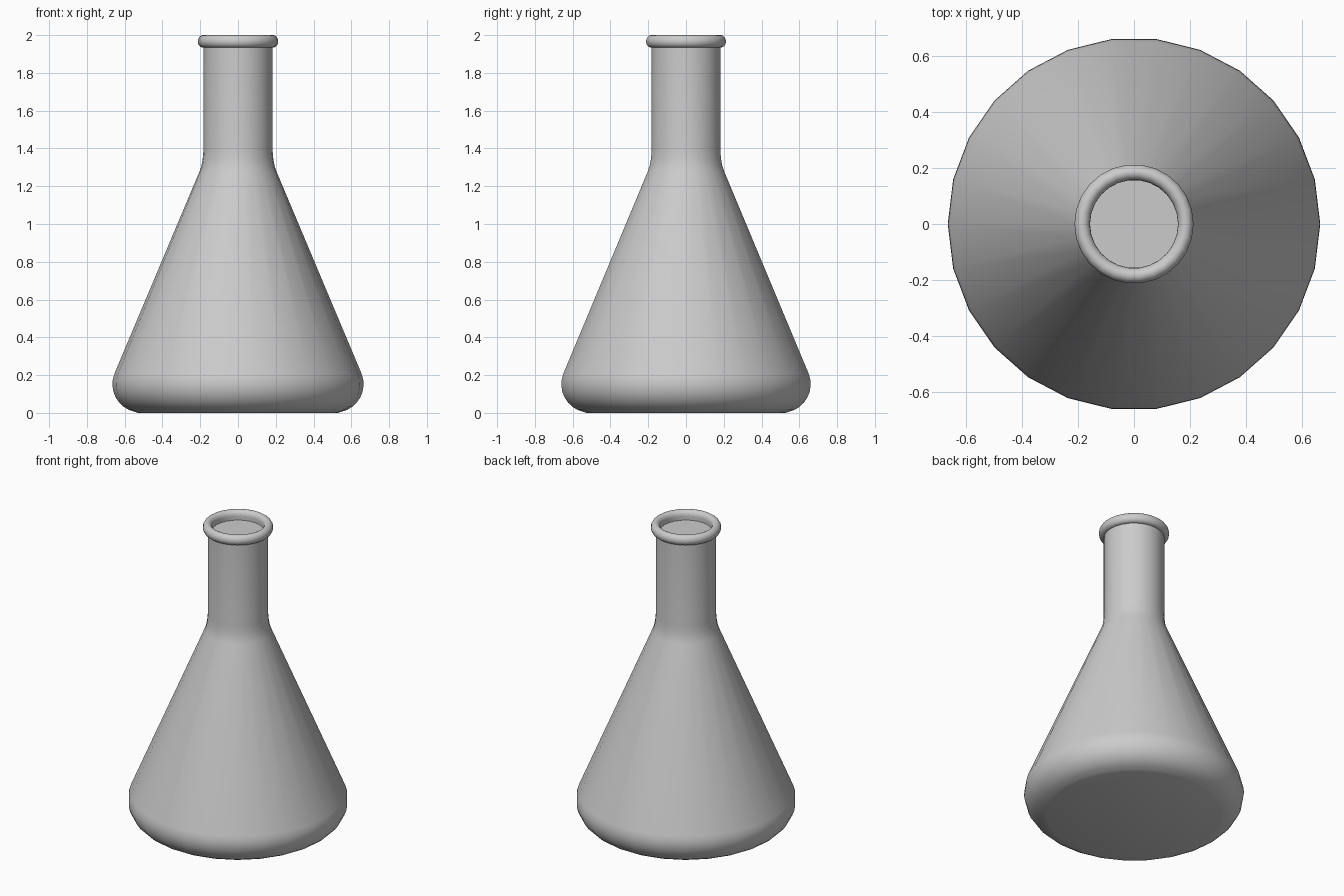
import bpy, bmesh, math

if "Cube" in bpy.data.objects:
    bpy.data.objects.remove(bpy.data.objects["Cube"])

SIDES = 26


def arc(cx, cz, rx, rz, a0, a1, n):
    """Points of an elliptical arc in the (radius, height) plane, degrees."""
    out = []
    for i in range(n + 1):
        a = math.radians(a0 + (a1 - a0) * i / n)
        out.append((cx + rx * math.cos(a), cz + rz * math.sin(a)))
    return out


def lathe(name, profile, sides):
    """Revolve a profile round z, closing both ends with flat caps."""
    bm = bmesh.new()
    rings = []
    for r, z in profile:
        rings.append([bm.verts.new((r * math.cos(2 * math.pi * k / sides),
                                    r * math.sin(2 * math.pi * k / sides), z))
                      for k in range(sides)])
    for a, b in zip(rings, rings[1:]):
        for k in range(sides):
            m = (k + 1) % sides
            bm.faces.new((a[k], a[m], b[m], b[k]))
    bm.faces.new(rings[0][::-1])
    bm.faces.new(rings[-1])
    me = bpy.data.meshes.new(name)
    bm.to_mesh(me)
    bm.free()
    ob = bpy.data.objects.new(name, me)
    bpy.context.collection.objects.link(ob)
    bpy.ops.object.select_all(action='DESELECT')
    ob.select_set(True)
    bpy.context.view_layer.objects.active = ob
    bpy.ops.object.shade_smooth_by_angle(angle=math.radians(35))
    return ob


# rounded base
profile = [(0.53, 0.0)]
profile += arc(0.515, 0.152, 0.15, 0.15, -78, 22, 8)
# conical wall and curved shoulder into the straight neck
profile += [(0.203, 1.28), (0.193, 1.31), (0.187, 1.345), (0.183, 1.39), (0.183, 1.934)]
# rolled lip, ending at the recessed flat inside the mouth
profile += arc(0.185, 1.967, 0.028, 0.033, -85, 180, 14)
profile += [(0.158, 1.94)]

lathe("flask", profile, SIDES)
